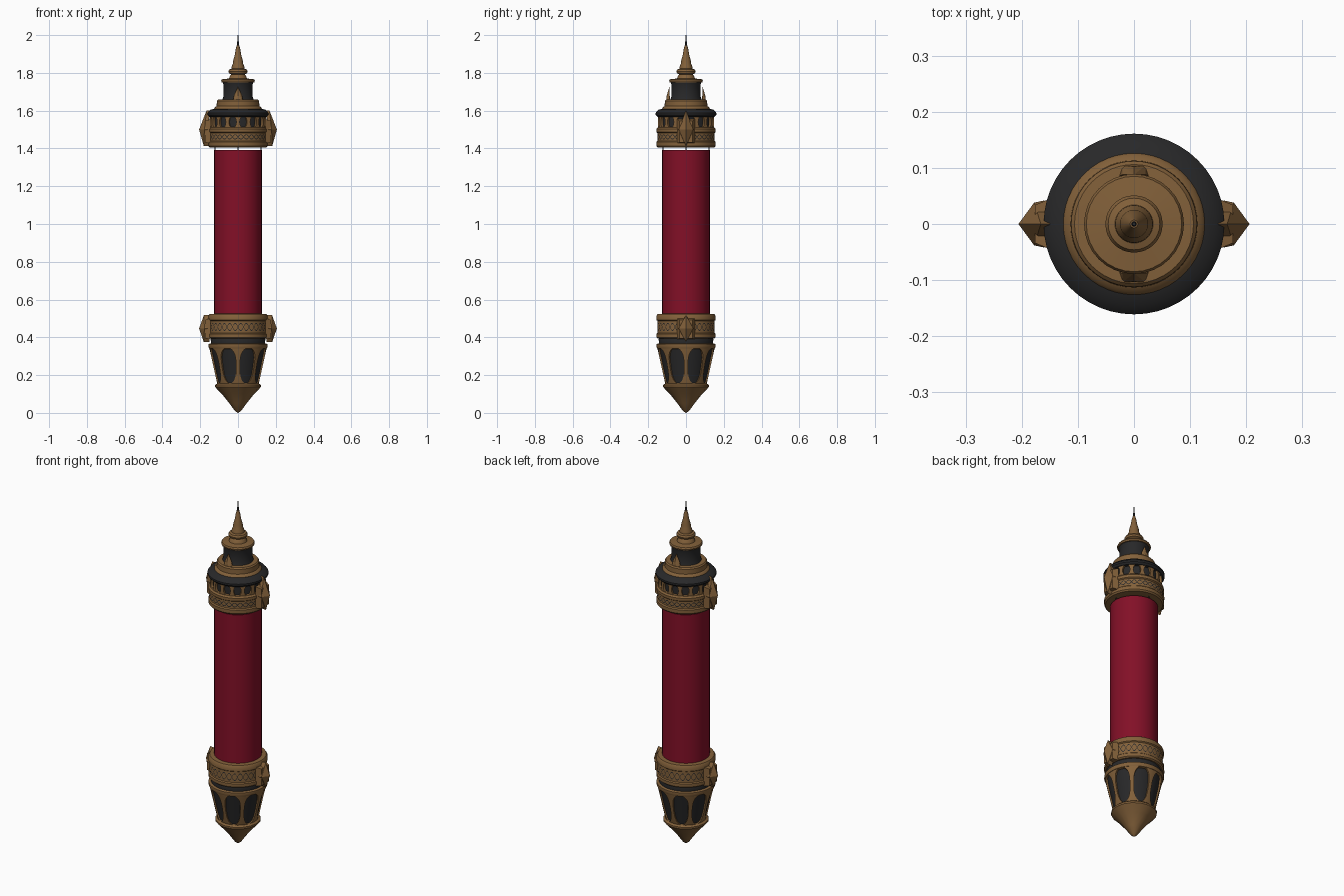
import bpy, bmesh, math
from math import sin, cos, pi

if "Cube" in bpy.data.objects:
    bpy.data.objects.remove(bpy.data.objects["Cube"])


def material(name, rgb):
    m = bpy.data.materials.new(name)
    m.diffuse_color = (*rgb, 1)
    m.use_nodes = True
    m.node_tree.nodes["Principled BSDF"].inputs["Base Color"].default_value = m.diffuse_color
    return m


GOLD = material("aged bronze", (0.225, 0.118, 0.042))
RED = material("crimson", (0.225, 0.005, 0.02))
DARK = material("charcoal", (0.021, 0.021, 0.022))


def finish(name, bm, mat, angle=35):
    bmesh.ops.recalc_face_normals(bm, faces=bm.faces)
    me = bpy.data.meshes.new(name)
    bm.to_mesh(me)
    bm.free()
    me.materials.append(mat)
    ob = bpy.data.objects.new(name, me)
    bpy.context.collection.objects.link(ob)
    bpy.ops.object.select_all(action='DESELECT')
    ob.select_set(True)
    bpy.context.view_layer.objects.active = ob
    bpy.ops.object.shade_smooth_by_angle(angle=math.radians(angle))
    return ob


def lathe(name, profile, mat, seg=48):
    """Revolve (radius, z) points about the z axis and cap both ends."""
    bm = bmesh.new()
    rings = [[bm.verts.new((r * cos(2 * pi * i / seg), r * sin(2 * pi * i / seg), z))
              for i in range(seg)] for r, z in profile]
    for a, b in zip(rings, rings[1:]):
        for i in range(seg):
            j = (i + 1) % seg
            bm.faces.new((a[i], a[j], b[j], b[i]))
    bm.faces.new(rings[0])
    bm.faces.new(rings[-1])
    return finish(name, bm, mat)


def arcade(name, count, z0, z1, r0, r1, depth, fill, mat, rows=14, power=3):
    """Ribs round a cone that flare at both ends, leaving arched openings."""
    bm = bmesh.new()
    for k in range(count):
        mid = 2 * pi * k / count
        prev = None
        for i in range(rows + 1):
            t = 0.5 - 0.5 * cos(pi * i / rows)
            opening = fill * (1 - abs(2 * t - 1) ** power) ** 0.5
            h = pi / count * (1 - opening)
            z, r = z0 + (z1 - z0) * t, r0 + (r1 - r0) * t
            loop = [(r - depth, -h)] + [(r, -h + h * q / 2) for q in range(5)] + [(r - depth, h)]
            row = [bm.verts.new((R * cos(mid + a), R * sin(mid + a), z)) for R, a in loop]
            if prev:
                for j in range(len(row) - 1):
                    bm.faces.new((prev[j], prev[j + 1], row[j + 1], row[j]))
            prev = row
    return finish(name, bm, mat)


def hull(name, points, mat):
    bm = bmesh.new()
    for p in points:
        bm.verts.new(p)
    bmesh.ops.convex_hull(bm, input=bm.verts)
    return finish(name, bm, mat, 20)


def engraving(name, z, r, amp, waves, width, mat):
    """Thin wavy line laid on a band."""
    bm = bmesh.new()
    n = waves * 10
    rings = []
    for i in range(n):
        a = 2 * pi * i / n
        c = z + amp * sin(waves * a)
        rings.append([bm.verts.new((r * cos(a), r * sin(a), c + s * width)) for s in (-1, 1)])
    for i in range(n):
        a, b = rings[i], rings[(i + 1) % n]
        bm.faces.new((a[0], b[0], b[1], a[1]))
    return finish(name, bm, mat)


# Bottom point and cup
lathe("bottom_point", [(0.002, 0), (0.018, 0.012), (0.045, 0.05), (0.085, 0.10), (0.112, 0.127),
                       (0.121, 0.137), (0.121, 0.147), (0.108, 0.158), (0.09, 0.16)], GOLD, 16)

# Tapered basket: dark core behind arched ribs
lathe("basket_core", [(0.102, 0.15), (0.143, 0.35)], DARK)
arcade("basket_ribs", 8, 0.155, 0.345, 0.110, 0.152, 0.012, 0.8, GOLD)
lathe("basket_rim", [(0.14, 0.338), (0.153, 0.342), (0.157, 0.352), (0.156, 0.364),
                     (0.145, 0.368)], GOLD)
lathe("lower_dark_ring", [(0.13, 0.36), (0.143, 0.368), (0.145, 0.39), (0.14, 0.40)], DARK)

# Lower collar
lathe("lower_collar", [(0.125, 0.392), (0.150, 0.394), (0.157, 0.40), (0.157, 0.418),
                       (0.151, 0.423), (0.151, 0.487), (0.157, 0.492), (0.157, 0.513),
                       (0.150, 0.523), (0.125, 0.525)], GOLD)

# Red tube and thin posts seen in the gap above it
lathe("red_tube", [(0.126, 0.50), (0.126, 1.392)], RED)
for k in range(4):
    a = k * pi / 2
    bpy.ops.mesh.primitive_cylinder_add(vertices=8, radius=0.003, depth=0.06,
                                        location=(0.122 * cos(a), 0.122 * sin(a), 1.395))
    bpy.context.object.name = "gap_post"
    bpy.context.object.data.materials.append(DARK)

# Upper collar
lathe("upper_collar", [(0.125, 1.405), (0.150, 1.406), (0.157, 1.414), (0.157, 1.434),
                       (0.151, 1.44), (0.151, 1.482), (0.157, 1.487), (0.157, 1.503),
                       (0.149, 1.512), (0.13, 1.515)], GOLD)
lathe("upper_gallery_core", [(0.136, 1.505), (0.136, 1.575)], DARK)
arcade("upper_gallery_arches", 16, 1.508, 1.572, 0.148, 0.148, 0.014, 0.7, GOLD, 8, 2)

# Fine dark scroll lines on both collars
for label, z, h in (("lower", 0.455, 0.02), ("upper", 1.461, 0.012)):
    for s in (-1, 1):
        engraving(label + "_scroll_line", z, 0.1522, s * h, 16, 0.0025, DARK)

# Dark flange and bronze tiers
lathe("dark_flange", [(0.13, 1.566), (0.152, 1.568), (0.161, 1.578), (0.161, 1.588),
                      (0.145, 1.605), (0.11, 1.614)], DARK)
lathe("bronze_tier", [(0.122, 1.595), (0.126, 1.610), (0.122, 1.618), (0.113, 1.624),
                      (0.112, 1.652), (0.106, 1.659), (0.07, 1.661)], GOLD)
lathe("dark_neck", [(0.084, 1.655), (0.078, 1.672), (0.076, 1.735), (0.082, 1.753)], DARK)
lathe("neck_cap", [(0.07, 1.748), (0.087, 1.75), (0.089, 1.758), (0.085, 1.766),
                   (0.048, 1.77), (0.042, 1.785), (0.036, 1.792), (0.048, 1.798),
                   (0.051, 1.808), (0.046, 1.818), (0.034, 1.822), (0.033, 1.835),
                   (0.026, 1.85), (0.025, 1.868), (0.017, 1.895), (0.012, 1.925),
                   (0.007, 1.945)], GOLD, 32)
lathe("needle", [(0.005, 1.93), (0.003, 2.0)], DARK, 8)

# Small pointed crests in front of and behind the neck
for s in (-1, 1):
    hull("crest", [(x, s * y, z) for x, y, z in
                   ((-0.028, 0.085, 1.65), (0.028, 0.085, 1.65), (-0.022, 0.105, 1.645),
                    (0.022, 0.105, 1.645), (-0.02, 0.088, 1.685), (0.02, 0.088, 1.685),
                    (0, 0.102, 1.68), (0, 0.088, 1.727))], GOLD)

# Diamond bosses on mounting plates, mirrored on both sides of each collar
for label, zb, zc, zt, xt in (("lower", 0.375, 0.447, 0.518, 0.18),
                              ("upper", 1.412, 1.50, 1.602, 0.166)):
    ztop = min(zt, zc + 0.055)
    for s in (-1, 1):
        hull(label + "_boss_plate", [(s * x, y * w, z) for y in (-1, 1)
             for x, w, z in ((0.145, 0.047, zb + 0.015), (0.145, 0.047, ztop),
                             (0.176, 0.034, zb + 0.02), (0.176, 0.034, ztop - 0.01))], GOLD)
        hull(label + "_boss_diamond", [(s * x, y, z) for x, y, z in
             ((0.15, 0, zb), (0.181, 0, zb), (0.15, 0, zt), (xt, 0, zt),
              (0.16, 0.042, zc), (0.16, -0.042, zc), (0.178, 0.038, zc), (0.178, -0.038, zc),
              (0.206, 0, zc))], GOLD)
